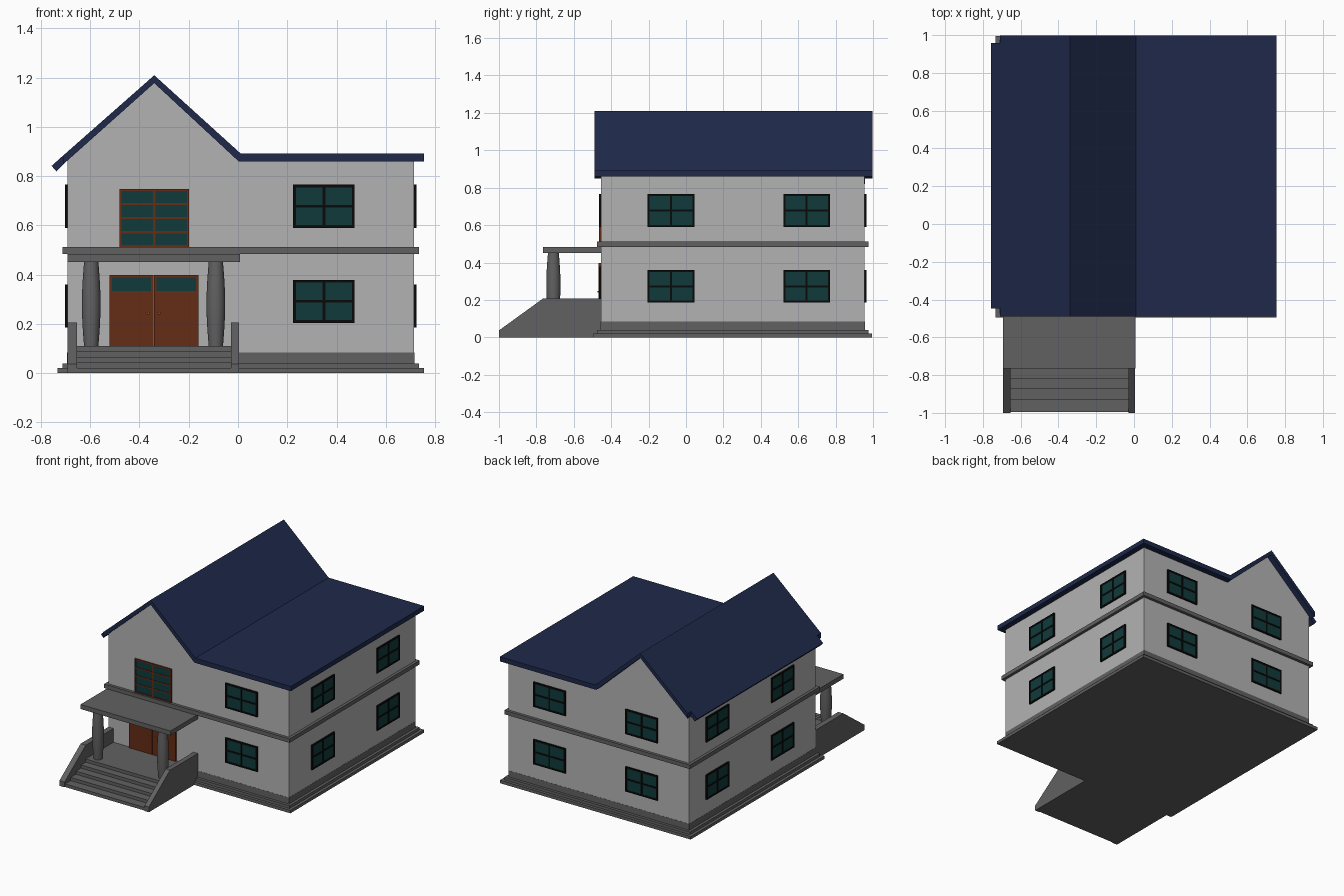
import bpy, bmesh, math
from mathutils import Matrix, Vector

if "Cube" in bpy.data.objects:
    bpy.data.objects.remove(bpy.data.objects["Cube"])


def material(name, rgb):
    m = bpy.data.materials.new(name)
    m.diffuse_color = (*rgb, 1)
    m.use_nodes = True
    m.node_tree.nodes["Principled BSDF"].inputs["Base Color"].default_value = m.diffuse_color
    return m


WALL = material("plaster", (0.45, 0.45, 0.45))
STONE = material("stone", (0.12, 0.12, 0.12))
ROOF = material("roof_blue", (0.013, 0.022, 0.07))
WOOD = material("wood", (0.13, 0.025, 0.008))
GLASS = material("glass", (0.005, 0.042, 0.042))
BLACK = material("black_frame", (0.003, 0.003, 0.003))
BRASS = material("brass", (0.7, 0.4, 0.03))


def finish(name, bm, mat, matrix=Matrix()):
    bmesh.ops.recalc_face_normals(bm, faces=bm.faces)
    me = bpy.data.meshes.new(name)
    bm.to_mesh(me)
    bm.free()
    me.materials.append(mat)
    ob = bpy.data.objects.new(name, me)
    ob.matrix_world = matrix
    bpy.context.collection.objects.link(ob)
    return ob


def boxes(name, spans, mat, matrix=Matrix()):
    """One object from boxes given as (x0, x1, y0, y1, z0, z1)."""
    bm = bmesh.new()
    for x0, x1, y0, y1, z0, z1 in spans:
        c = Vector((x0 + x1, y0 + y1, z0 + z1)) / 2
        m = Matrix.Translation(c) @ Matrix.Diagonal((x1 - x0, y1 - y0, z1 - z0, 1))
        bmesh.ops.create_cube(bm, size=1, matrix=m)
    return finish(name, bm, mat, matrix)


def prism(name, pts, axis, a, b, mat):
    """Extrude a 2D profile along x (points y,z) or y (points x,z) from a to b."""
    bm = bmesh.new()
    place = (lambda p: (a, *p)) if axis == "x" else (lambda p: (p[0], a, p[1]))
    face = bm.faces.new([bm.verts.new(place(p)) for p in pts])
    out = bmesh.ops.extrude_face_region(bm, geom=[face])
    step = Vector((b - a, 0, 0)) if axis == "x" else Vector((0, b - a, 0))
    bmesh.ops.translate(bm, verts=[v for v in out["geom"]
                                   if isinstance(v, bmesh.types.BMVert)], vec=step)
    return finish(name, bm, mat)


def window(name, w, h, cols, rows, bar, mat, matrix):
    """Frame with a grid of bars and a glass pane; outward is local -y."""
    d = -0.01
    spans = []
    for i in range(cols + 1):
        x = -w / 2 + bar / 2 + i * (w - bar) / cols
        spans.append((x - bar / 2, x + bar / 2, d, 0.002, -h / 2, h / 2))
    for j in range(rows + 1):
        z = -h / 2 + bar / 2 + j * (h - bar) / rows
        spans.append((-w / 2, w / 2, d + 0.0005, 0.002, z - bar / 2, z + bar / 2))
    boxes(name + "_frame", spans, mat, matrix)
    boxes(name + "_glass", [(-w / 2 + bar / 2, w / 2 - bar / 2, -0.006, 0.002,
                             -h / 2 + bar / 2, h / 2 - bar / 2)], GLASS, matrix)


X0, X1, Y0, Y1 = -0.693, 0.715, -0.455, 0.955


def slab(name, out, z0, z1):
    boxes(name, [(X0 - out, X1 + out, Y0 - out, Y1 + out, z0, z1)], STONE)


# stepped base and floor band
slab("base_lower", 0.04, 0, 0.021)
slab("base_upper", 0.02, 0.021, 0.04)
slab("plinth", 0.001, 0.04, 0.085)
slab("floor_band", 0.02, 0.484, 0.512)

# walls with gable
prism("walls", [(X0, 0.085), (X1, 0.085), (X1, 0.87), (0.003, 0.87),
                (-0.34, 1.185), (X0, 0.87)], "y", Y0, Y1, WALL)

# roof: gable running into a flat part, plus the shorter left eave
prism("roof", [(-0.71, 0.884), (-0.34, 1.21), (0.01, 0.893), (0.755, 0.893),
               (0.755, 0.86), (0.003, 0.86), (-0.34, 1.178), (-0.71, 0.848)],
      "y", -0.49, 0.997, ROOF)
prism("left_eave", [(-0.71, 0.884), (-0.757, 0.842), (-0.738, 0.82), (-0.71, 0.848)],
      "y", -0.447, 0.957, ROOF)

# windows on all four sides
for zc, level in ((0.678, "upper"), (0.273, "lower")):
    spots = [(0.349, Y0, 0)]
    spots += [(x, Y1, 180) for x in (0.393, -0.326)]
    for y in (-0.08, 0.645):
        spots += [(X1, y, 90), (X0, y, -90)]
    for i, (x, y, ang) in enumerate(spots):
        z = 0.292 if (ang == 0 and level == "lower") else zc
        m = Matrix.Translation((x, y, z)) @ Matrix.Rotation(math.radians(ang), 4, "Z")
        window(f"{level}_window_{i}", 0.25, 0.175, 2, 2, 0.011, BLACK, m)

# wooden balcony window
window("balcony_window", 0.284, 0.238, 2, 4, 0.009, WOOD,
       Matrix.Translation((-0.34, Y0, 0.63)))

# double front door
for s, side in ((-1, "left"), (1, "right")):
    xs = sorted((-0.3415 + s * 0.0008, -0.3415 + s * 0.1805))
    boxes(f"{side}_door", [(*xs, Y0 - 0.012, Y0 + 0.002, 0.11, 0.398)], WOOD)
    xg = sorted((-0.3415 + s * 0.011, -0.3415 + s * 0.17))
    boxes(f"{side}_door_glass", [(*xg, Y0 - 0.014, Y0, 0.333, 0.388)], GLASS)
    bm = bmesh.new()
    bmesh.ops.create_uvsphere(bm, u_segments=12, v_segments=8, radius=0.004)
    finish(f"{side}_door_knob", bm, BRASS,
           Matrix.Translation((-0.3405 + s * 0.0225, Y0 - 0.016, 0.243)))

# porch floor and steps
PX0, PX1 = -0.693, 0.005
tread_edges = [-0.995, -0.933, -0.874, -0.818, -0.765]
steps = [(y, 0.0) for y in tread_edges[:1]]
for i, y in enumerate(tread_edges):
    z = 0.022 * (i + 1)
    steps += [(y, z), (tread_edges[i + 1] if i < 4 else Y0, z)]
steps.append((Y0, 0.0))
prism("porch_steps", steps, "x", PX0 + 0.01, PX1 - 0.01, STONE)

# sloped stair cheek walls
cheek = [(-1, 0), (-1, 0.037), (-0.765, 0.207), (Y0, 0.207), (Y0, 0)]
prism("left_stair_wall", cheek, "x", PX0, -0.653, STONE)
prism("right_stair_wall", cheek, "x", -0.029, PX1, STONE)

# porch roof slab
boxes("porch_roof", [(PX0, 0.008, -0.765, Y0, 0.452, 0.484)], STONE)

# bulging columns
for x, side in ((-0.596, "left"), (-0.09, "right")):
    bm = bmesh.new()
    n, rings = 24, []
    for k in range(9):
        t = k / 8
        r = 0.029 + 0.009 * math.sin(math.pi * t)
        rings.append([bm.verts.new((r * math.cos(a), r * math.sin(a), 0.11 + 0.342 * t))
                      for a in (2 * math.pi * j / n for j in range(n))])
    for lo, hi in zip(rings, rings[1:]):
        for j in range(n):
            bm.faces.new((lo[j], lo[(j + 1) % n], hi[(j + 1) % n], hi[j]))
    bm.faces.new(rings[0])
    bm.faces.new(rings[-1])
    col = finish(f"{side}_column", bm, STONE, Matrix.Translation((x, -0.709, 0)))
    for p in col.data.polygons:
        p.use_smooth = len(p.vertices) == 4
